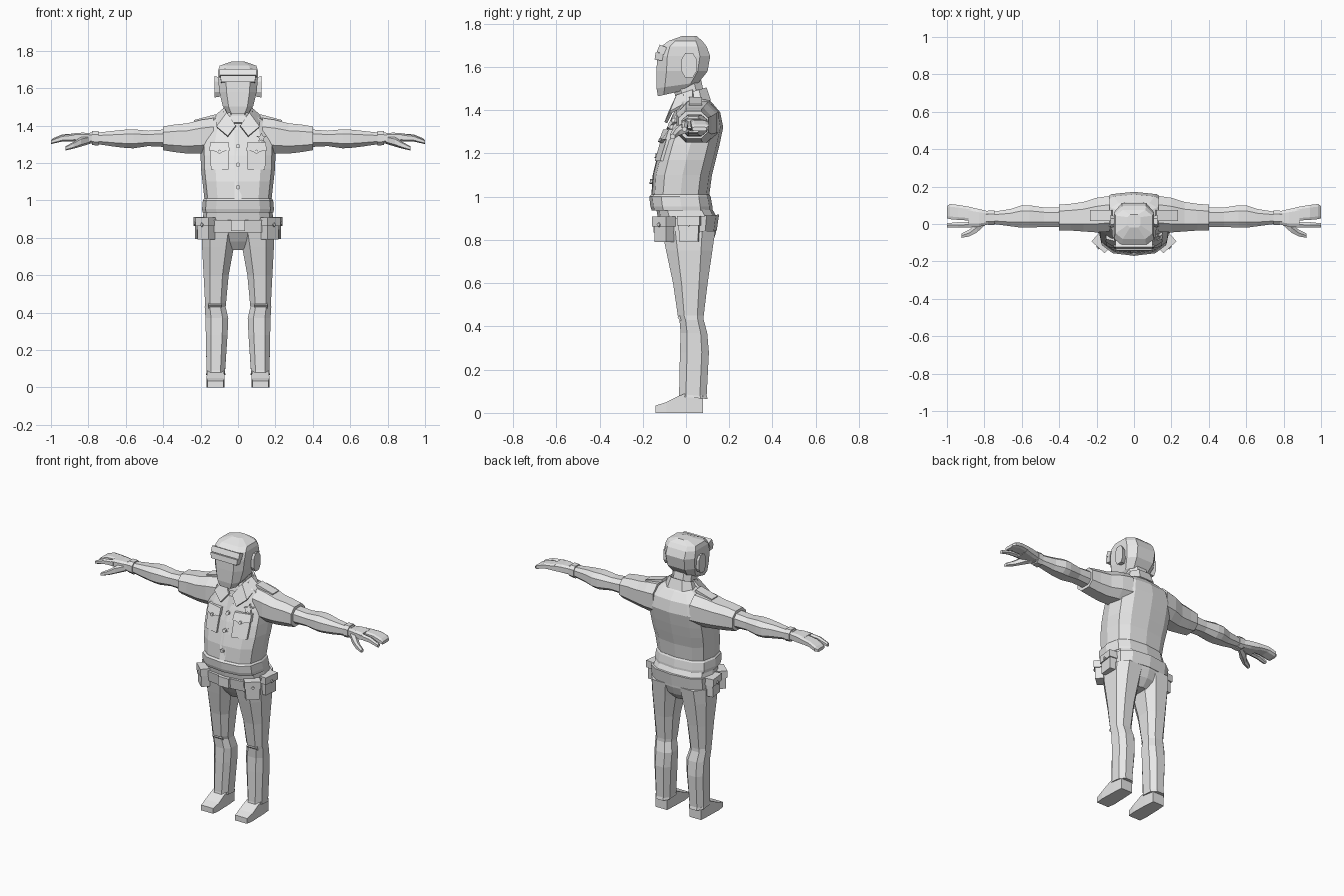
import bpy, bmesh, math
from mathutils import Matrix, Vector
from mathutils.bvhtree import BVHTree

grey = bpy.data.materials.new("plain_grey")
grey.diffuse_color = (0.8, 0.8, 0.8, 1)


def finish(name, bm, mirror=False):
    bmesh.ops.recalc_face_normals(bm, faces=bm.faces)
    me = bpy.data.meshes.new(name)
    bm.to_mesh(me)
    ob = bpy.data.objects.new(name, me)
    bpy.context.collection.objects.link(ob)
    me.materials.append(grey)
    if mirror:
        ob.modifiers.new("mirror", 'MIRROR').use_mirror_merge = False
    return ob


def loft(name, axis, rings, n=8, e=2.6, mirror=False, caps=True):
    """Skin rounded rings (t, a0, a1, b0, b1, tilt) along an axis."""
    bm = bmesh.new()
    off = 0 if n == 12 else math.pi / n
    unit = []
    for i in range(n):
        c, s = math.cos(off + 2 * math.pi * i / n), math.sin(off + 2 * math.pi * i / n)
        unit.append((math.copysign(abs(c) ** (2 / e), c), math.copysign(abs(s) ** (2 / e), s)))
    m = max(abs(u[0]) for u in unit)
    loops = []
    for t, a0, a1, b0, b1, *tilt in rings:
        loop = []
        for u, v in unit:
            a = (a0 + a1) / 2 + (a1 - a0) / 2 * u / m
            b = (b0 + b1) / 2 + (b1 - b0) / 2 * v / m
            tt = t + (tilt[0] * v / m if tilt else 0)
            loop.append(bm.verts.new({'z': (a, b, tt), 'x': (tt, a, b), 'y': (a, tt, b)}[axis]))
        loops.append(loop)
    for p, q in zip(loops, loops[1:]):
        for i in range(n):
            bm.faces.new((p[i], p[(i + 1) % n], q[(i + 1) % n], q[i]))
    if caps:
        bm.faces.new(loops[0])
        bm.faces.new(loops[-1])
    return finish(name, bm, mirror)


def box(name, loc, size, rot=(0, 0, 0), mirror=True, taper=1.0):
    bm = bmesh.new()
    bmesh.ops.create_cube(bm, size=1)
    for v in bm.verts:
        if v.co.z < 0:
            v.co.x *= taper
        v.co = Vector([c * s for c, s in zip(v.co, size)])
    for ax, ang in zip('XYZ', rot):
        bmesh.ops.rotate(bm, verts=bm.verts, matrix=Matrix.Rotation(math.radians(ang), 3, ax))
    bmesh.ops.translate(bm, verts=bm.verts, vec=loc)
    return finish(name, bm, mirror)


# torso
torso = loft("shirt", 'z', [
    (0.94, -.185, .185, -.15, .112), (1.01, -.18, .18, -.158, .108),
    (1.10, -.19, .19, -.152, .12), (1.17, -.198, .198, -.135, .138),
    (1.24, -.2, .2, -.115, .155), (1.32, -.2, .2, -.085, .172),
    (1.39, -.18, .18, -.055, .158), (1.435, -.135, .135, -.045, .12),
    (1.46, -.08, .08, -.035, .09)], n=12, e=2.8)
tm = bmesh.new()
tm.from_mesh(torso.data)
tree = BVHTree.FromBMesh(tm)


def patch(name, pts, thick, mirror=False):
    """Raised plate with an (x, z) outline, laid on the shirt front."""
    bm = bmesh.new()
    rows = []
    for depth in (-thick, 0.012):
        row = []
        for x, z in pts:
            hit = tree.ray_cast(Vector((x, -1, z)), Vector((0, 1, 0)))[0]
            row.append(bm.verts.new((x, (hit.y if hit else 0) + depth, z)))
        rows.append(row)
        bm.faces.new(row)
    for i in range(len(pts)):
        j = (i + 1) % len(pts)
        bm.faces.new((rows[0][i], rows[0][j], rows[1][j], rows[1][i]))
    return finish(name, bm, mirror)


def disc(x, z, r, n, inner=1.0):
    return [(x + r * (1 if i % 2 == 0 else inner) * math.sin(2 * math.pi * i / n),
             z + r * (1 if i % 2 == 0 else inner) * math.cos(2 * math.pi * i / n)) for i in range(n)]


# shirt front details
patch("pocket", [(.052, 1.165), (.145, 1.165), (.148, 1.24), (.145, 1.3), (.052, 1.3), (.052, 1.24)], .014, True)
patch("pocket_flap", [(.048, 1.31), (.15, 1.31), (.152, 1.265), (.12, 1.262), (.1, 1.248),
                      (.078, 1.262), (.046, 1.265)], .022, True)
patch("pocket_button", disc(.1, 1.262, .009, 6), .03, True)
patch("button_strip", [(-.018, 1.01), (.018, 1.01), (.018, 1.10), (.018, 1.17), (.018, 1.24), (.018, 1.38),
                       (-.018, 1.38), (-.018, 1.24), (-.018, 1.17), (-.018, 1.10)], .004)
for z in (1.07, 1.19, 1.29):
    patch("shirt_button", disc(0, z, .012, 6), .014)
patch("star_badge", disc(.125, 1.335, .028, 10, .45), .014)

# collar: standing band and folded flaps
loft("collar_band", 'z', [(1.43, -.1, .1, -.06, .115, .015), (1.485, -.078, .078, -.045, .095, .02)],
     n=8, caps=False).modifiers.new("thick", 'SOLIDIFY').thickness = .012
bm = bmesh.new()
flap = [bm.verts.new(p) for p in ((.012, -.078, 1.40), (.055, -.1, 1.345), (.115, -.075, 1.395),
                                  (.125, .03, 1.452), (.075, .03, 1.495), (.06, -.045, 1.47))]
for ids in ((0, 1, 2), (0, 2, 5), (2, 3, 4, 5)):
    bm.faces.new([flap[i] for i in ids])
finish("collar_flap", bm, True).modifiers.new("thick", 'SOLIDIFY').thickness = .014
box("epaulette", (.175, .045, 1.437), (.12, .06, .016), (0, 15, 0))

# head, cap brim, ears and neck
loft("neck", 'z', [(1.41, -.08, .08, -.045, .10), (1.47, -.066, .066, -.05, .085), (1.54, -.066, .066, -.075, .07)])
loft("head", 'z', [
    (1.48, -.058, .058, -.13, .01, .016), (1.515, -.082, .082, -.136, .06, .014),
    (1.58, -.1, .1, -.136, .10), (1.65, -.106, .106, -.134, .112),
    (1.695, -.106, .106, -.115, .095), (1.72, -.098, .098, -.08, .075),
    (1.742, -.035, .035, -.02, .05)], n=8, e=3.6)
box("cap_brim", (0, -.125, 1.648), (.19, .036, .034), (-8, 0, 0), False, .95)
box("cap_band", (0, -.112, 1.68), (.196, .035, .035), (-22, 0, 0), False)
loft("ear", 'x', [(.095, -.012, .04, 1.555, 1.655), (.126, -.02, .048, 1.55, 1.665)], n=8, mirror=True)

# sleeves, arms and hands
loft("sleeve", 'x', [(.13, -.04, .15, 1.25, 1.44), (.2, -.045, .14, 1.25, 1.43), (.27, -.04, .118, 1.25, 1.412),
                     (.34, -.035, .108, 1.258, 1.405), (.40, -.035, .103, 1.268, 1.395)], n=8, mirror=True)
loft("arm", 'x', [(.38, -.015, .088, 1.285, 1.38), (.48, -.015, .088, 1.29, 1.372),
                  (.56, -.02, .10, 1.278, 1.38), (.60, -.02, .10, 1.28, 1.378), (.66, -.012, .08, 1.287, 1.372),
                  (.75, .0, .066, 1.30, 1.362), (.79, -.004, .068, 1.305, 1.362)], n=8, mirror=True)
loft("cuff", 'x', [(.745, -.006, .072, 1.292, 1.37), (.78, -.006, .072, 1.296, 1.37)], n=8, mirror=True)
loft("palm", 'x', [(.77, .0, .066, 1.308, 1.358), (.83, -.015, .08, 1.31, 1.362),
                   (.885, -.018, .092, 1.315, 1.358)], n=8, e=4, mirror=True)
loft("fingers", 'x', [(.87, .018, .09, 1.318, 1.358), (.94, .022, .102, 1.318, 1.352),
                      (.985, .026, .107, 1.305, 1.334), (1.0, .03, .095, 1.303, 1.322)], n=8, e=4, mirror=True)
loft("index_finger", 'x', [(.87, -.018, .012, 1.318, 1.355), (.94, -.02, .01, 1.316, 1.347),
                           (1.0, -.018, .004, 1.302, 1.322)], n=6, mirror=True)
loft("thumb", 'x', [(.79, .0, .03, 1.305, 1.345), (.84, -.045, .01, 1.29, 1.335),
                    (.88, -.066, -.03, 1.278, 1.31), (.922, -.074, -.05, 1.268, 1.288)], n=6, mirror=True)

# waist, belt and buckle
loft("waistband", 'z', [(.935, -.19, .19, -.158, .122), (.955, -.192, .192, -.165, .122),
                        (1.0, -.188, .188, -.17, .114), (1.01, -.18, .18, -.16, .108)], n=12, e=2.8)
loft("hips", 'z', [(.735, -.04, .04, -.05, .08), (.78, -.12, .12, -.085, .12), (.83, -.19, .19, -.115, .138),
                   (.90, -.19, .19, -.13, .145), (.96, -.18, .18, -.14, .112)], n=12, e=2.8)
loft("belt", 'z', [(.835, -.198, .198, -.132, .142, .008), (.905, -.2, .2, -.142, .153, .012)], n=12, e=2.8)
box("buckle", (0, -.14, .865), (.075, .02, .06), (0, 0, 0), False)

# belt pouches with flaps and studs
for name, loc, yaw, w in (("front_pouch", Vector((.17, -.10, .85)), 42, .085),
                          ("side_pouch", Vector((.198, .015, .853)), 83, .095)):
    out = Vector((math.sin(math.radians(yaw)), -math.cos(math.radians(yaw)), 0))
    box(name, loc + Vector((0, 0, -.012)), (w, .052, .095), (0, 0, yaw), taper=.92)
    box(name + "_flap", loc + out * .004 + Vector((0, 0, .035)), (w + .01, .058, .045), (0, 0, yaw))
    box(name + "_stud", loc + out * .034 + Vector((0, 0, .02)), (.016, .01, .016), (0, 45, yaw))

# trouser legs with knee folds
loft("trouser_leg", 'z', [
    (.075, .07, .168, -.032, .095, -.006), (.28, .056, .172, -.028, .106), (.37, .052, .174, -.025, .098),
    (.43, .066, .178, -.03, .082), (.45, .064, .176, -.038, .082), (.60, .05, .184, -.06, .10),
    (.75, .022, .192, -.092, .122), (.84, .005, .192, -.11, .135)], n=8, mirror=True)
box("knee_fold", (.122, -.022, .44), (.07, .026, .026), (45, 0, 0))
loft("hem", 'z', [(.07, .068, .17, -.034, .10, -.006), (.095, .072, .166, -.03, .094, -.006)], n=8, mirror=True)

# shoes
loft("shoe", 'y', [(.078, .08, .16, 0, .08), (.01, .075, .165, 0, .095), (-.035, .074, .166, 0, .078),
                   (-.09, .072, .168, 0, .05), (-.14, .078, .162, 0, .034)], n=4, mirror=True)
